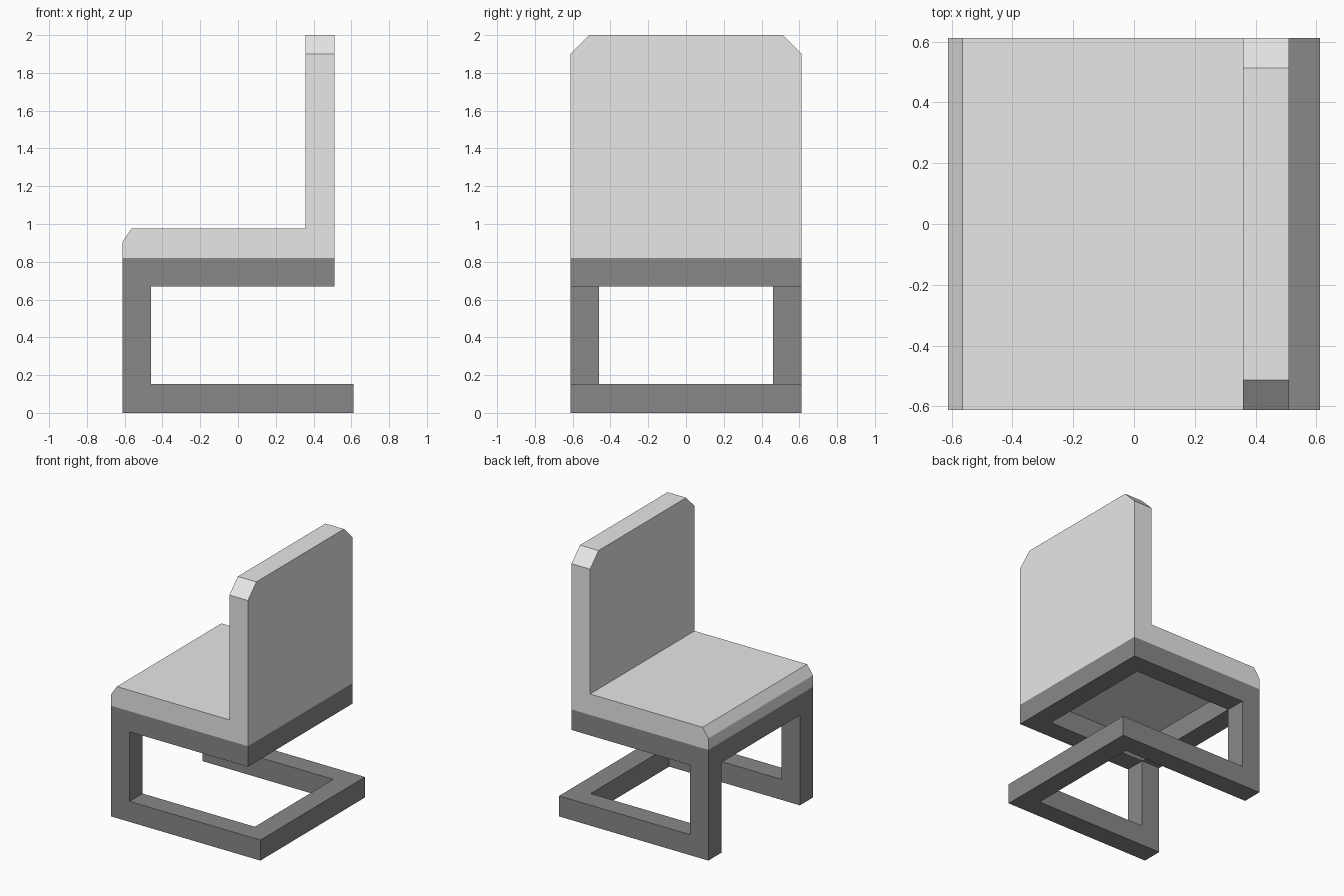
import bpy
import bmesh

if "Cube" in bpy.data.objects:
    bpy.data.objects.remove(bpy.data.objects["Cube"])


def material(name, value):
    m = bpy.data.materials.new(name)
    m.diffuse_color = (value, value, value, 1)
    m.use_nodes = True
    m.node_tree.nodes["Principled BSDF"].inputs["Base Color"].default_value = m.diffuse_color
    return m


LIGHT = material("light grey upholstery", 0.80)
DARK = material("dark grey frame", 0.25)
H = 0.612   # half width and half depth
T = 0.152   # bar thickness
TOP = 0.82  # top of the frame


def link(name, bm, mat):
    bmesh.ops.recalc_face_normals(bm, faces=bm.faces)
    mesh = bpy.data.meshes.new(name)
    bm.to_mesh(mesh)
    bm.free()
    mesh.materials.append(mat)
    ob = bpy.data.objects.new(name, mesh)
    bpy.context.collection.objects.link(ob)
    return ob


def extrude(name, points, direction, mat):
    """Extrude a closed outline along a direction."""
    bm = bmesh.new()
    face = bm.faces.new([bm.verts.new(p) for p in points])
    new = bmesh.ops.extrude_face_region(bm, geom=[face])["geom"]
    bmesh.ops.translate(bm, vec=direction,
                        verts=[g for g in new if isinstance(g, bmesh.types.BMVert)])
    # the source face stays in place as the opposite cap
    return link(name, bm, mat)


def bar(name, x0, x1, y0, y1, z0, z1):
    return extrude(name, [(x0, y0, z0), (x1, y0, z0), (x1, y1, z0), (x0, y1, z0)],
                   (0, 0, z1 - z0), DARK)


# Side frames: one C-shaped profile on each side
side = [(-H, 0), (H, 0), (H, T), (-H + T, T), (-H + T, TOP - T),
        (0.51, TOP - T), (0.51, TOP), (-H, TOP)]
for name, y in (("right_side_frame", -H), ("left_side_frame", H - T)):
    extrude(name, [(x, y, z) for x, z in side], (0, T, 0), DARK)

# Cross bars between the side frames
W = H - T
bar("floor_back_bar", H - T, H, -W, W, 0, T)
bar("seat_back_bar", 0.51 - T, 0.51, -W, W, TOP - T, TOP)
bar("seat_front_bar", -H, -H + T, -W, W, TOP - T, TOP)

# Seat cushion with a bevelled front edge
seat = [(-H, TOP), (0.51, TOP), (0.51, 0.975), (-0.565, 0.975), (-H, 0.905)]
extrude("seat", [(x, -H, z) for x, z in seat], (0, 2 * H, 0), LIGHT)

# Backrest with clipped top corners
back = [(-H, 0.975), (H, 0.975), (H, 1.9), (0.513, 2), (-0.513, 2), (-H, 1.9)]
extrude("backrest", [(0.358, y, z) for y, z in back], (T, 0, 0), LIGHT)
